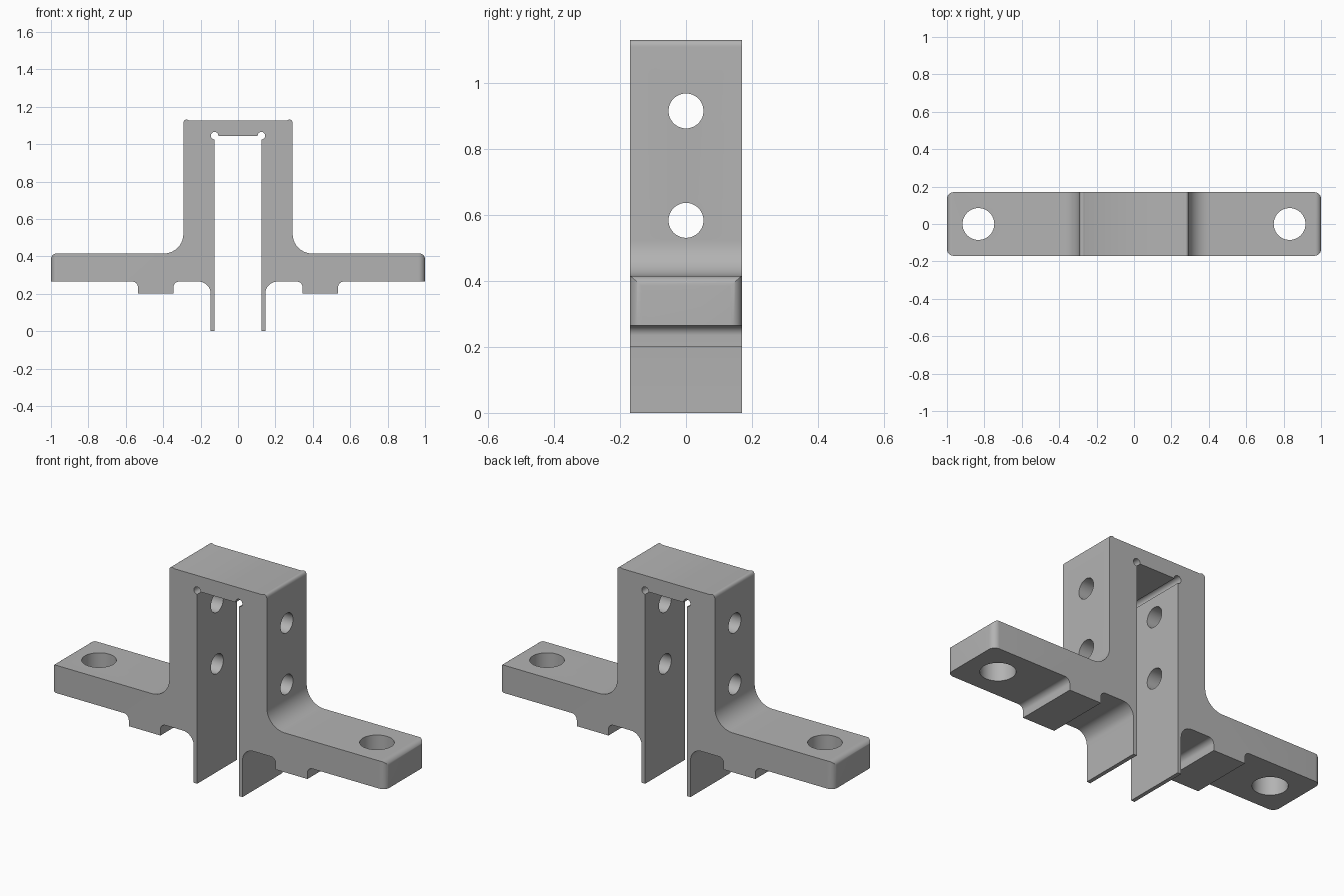
import bpy, bmesh, math
from mathutils import Vector, Matrix

cube = bpy.data.objects.get("Cube")
if cube:
    bpy.data.objects.remove(cube, do_unlink=True)

DEPTH = 0.17

metal = bpy.data.materials.new("bare grey metal")
metal.use_nodes = True
grey = (0.45, 0.45, 0.45, 1)
metal.diffuse_color = grey
metal.node_tree.nodes["Principled BSDF"].inputs["Base Color"].default_value = grey


def rounded(corners, steps=10):
    """Outline from (u, v, radius) corners, each turned into an arc."""
    out = []
    for i, (u, v, r) in enumerate(corners):
        p = Vector((u, v))
        if r == 0:
            out.append(p)
            continue
        a = (Vector(corners[i - 1][:2]) - p).normalized()
        b = (Vector(corners[(i + 1) % len(corners)][:2]) - p).normalized()
        # all rounded corners are right angles
        centre = p + (a + b) * r
        for k in range(steps + 1):
            t = k / steps * math.pi / 2
            out.append(centre - b * r * math.cos(t) - a * r * math.sin(t))
    return out


def prism(name, outline, axis, low, high):
    """Extrude an outline along y (outline in xz) or z (outline in xy)."""
    bm = bmesh.new()
    place = (lambda p, h: (p.x, h, p.y)) if axis == "y" else (lambda p, h: (p.x, p.y, h))
    face = bm.faces.new([bm.verts.new(place(p, low)) for p in outline])
    moved = bmesh.ops.extrude_face_region(bm, geom=[face])["geom"]
    shift = Vector((0, high - low, 0)) if axis == "y" else Vector((0, 0, high - low))
    bmesh.ops.translate(bm, vec=shift, verts=[g for g in moved if isinstance(g, bmesh.types.BMVert)])
    bmesh.ops.recalc_face_normals(bm, faces=bm.faces)
    return add_object(name, bm)


def cylinder(name, radius, length, location, turn=(0, "X")):
    bm = bmesh.new()
    matrix = Matrix.Translation(location) @ Matrix.Rotation(turn[0], 4, turn[1])
    bmesh.ops.create_cone(bm, cap_ends=True, segments=48, radius1=radius, radius2=radius,
                          depth=length, matrix=matrix)
    return add_object(name, bm)


def add_object(name, bm):
    mesh = bpy.data.meshes.new(name)
    bm.to_mesh(mesh)
    bm.free()
    mesh.materials.append(metal)
    obj = bpy.data.objects.new(name, mesh)
    bpy.context.collection.objects.link(obj)
    return obj


def cut(body, cutter, operation="DIFFERENCE"):
    bpy.context.view_layer.objects.active = body
    mod = body.modifiers.new("cut", "BOOLEAN")
    mod.operation, mod.solver, mod.object = operation, "EXACT", cutter
    bpy.ops.object.modifier_apply(modifier=mod.name)
    bpy.data.objects.remove(cutter, do_unlink=True)


# Side profile: cap, upright, flange, pad, thin leg
half = rounded([
    (0.292, 1.145, 0.035), (0.292, 0.415, 0.105), (1, 0.415, 0.03), (1, 0.265, 0),
    (0.535, 0.265, 0.03), (0.535, 0.202, 0), (0.345, 0.202, 0), (0.345, 0.265, 0.03),
    (0.146, 0.265, 0.065), (0.146, 0, 0), (0.125, 0, 0), (0.125, 1.043, 0)])
outline = half + [Vector((-p.x, p.y)) for p in reversed(half)]
bracket = prism("bracket", outline, "y", -0.3, 0.3)

# Rounded vertical corners at the flange ends
plan = rounded([(sx, sy, 0.035) for sx, sy in
                ((1, DEPTH), (1, -DEPTH), (-1, -DEPTH), (-1, DEPTH))])
cut(bracket, prism("plan_outline", plan, "z", -0.2, 1.4), "INTERSECT")

# Flange bolt holes and relief grooves in the slot corners
for side in (-1, 1):
    cut(bracket, cylinder("bolt_hole", 0.085, 1, (side * 0.832, 0, 0.3)))
    cut(bracket, cylinder("relief_groove", 0.02, 1, (side * 0.125, 0, 1.045),
                          (math.pi / 2, "X")))

# Cross holes through both uprights
for z in (0.584, 0.916):
    cut(bracket, cylinder("cross_hole", 0.053, 1, (0, 0, z), (math.pi / 2, "Y")))

bpy.ops.object.select_all(action="DESELECT")
bracket.select_set(True)
bpy.context.view_layer.objects.active = bracket
bpy.ops.object.shade_smooth_by_angle(angle=math.radians(30))
